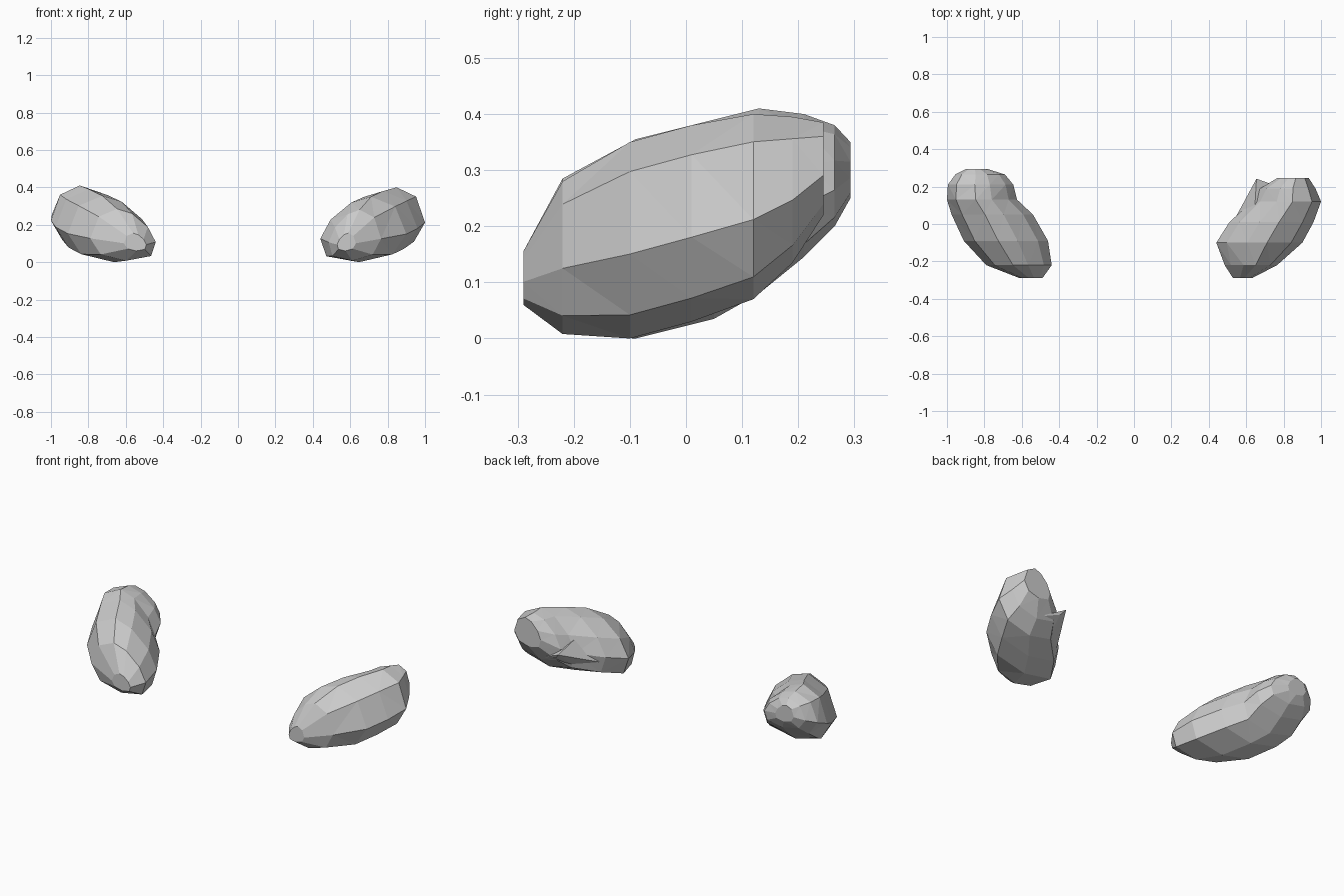
import bpy, bmesh

if "Cube" in bpy.data.objects:
    bpy.data.objects.remove(bpy.data.objects["Cube"])

# Shared cross-section: u runs outer -> inner side, v runs bottom -> top
PROFILE = [(0, .43), (.13, .85), (.41, 1), (.64, .91), (.88, .65),
           (1, .36), (.93, .09), (.55, 0), (.16, .12)]


def make_object(name, bm):
    bmesh.ops.recalc_face_normals(bm, faces=bm.faces)
    mesh = bpy.data.meshes.new(name)
    bm.to_mesh(mesh)
    bm.free()
    obj = bpy.data.objects.new(name, mesh)
    bpy.context.collection.objects.link(obj)
    return obj


def bean(name, slices):
    """Loft the cross-section through slices (y, outer x, inner x, low z, high z)."""
    bm = bmesh.new()
    rings = []
    for y, xo, xi, z0, z1 in slices:
        rings.append([bm.verts.new((xo + (xi - xo) * u, y, z0 + (z1 - z0) * v))
                      for u, v in PROFILE])
    n = len(PROFILE)
    for a, b in zip(rings, rings[1:]):
        for i in range(n):
            j = (i + 1) % n
            bm.faces.new((a[i], a[j], b[j], b[i]))
    bm.faces.new(rings[0])
    bm.faces.new(rings[-1][::-1])
    bmesh.ops.triangulate(bm, faces=bm.faces)
    return make_object(name, bm)


# Left bean: rounded back end, shallow dent on the inner side
bean("left_bean", [
    (-.29, -.61, -.49, .06, .155),
    (-.22, -.79, -.44, .008, .285),
    (-.09, -.91, -.46, 0, .355),
    (.05, -.975, -.54, .035, .39),
    (.13, -1.0, -.625, .08, .41),
    (.21, -.995, -.645, .145, .40),
    (.265, -.955, -.69, .20, .38),
    (.293, -.90, -.78, .25, .35),
])

# Right bean: blunter back end
bean("right_bean", [
    (-.29, .63, .53, .06, .155),
    (-.22, .765, .485, .008, .28),
    (-.10, .90, .44, 0, .35),
    (.01, .96, .51, .03, .38),
    (.12, 1.0, .63, .07, .40),
    (.19, .97, .675, .135, .395),
    (.245, .935, .765, .22, .385),
])

# Sharp fold that fills the low inner side and ends in a point at the back
bm = bmesh.new()
for p in [(.64, -.01, .29), (.655, .242, .22), (.68, .225, .19),
          (.65, .13, .13), (.54, .03, .13), (.80, .19, .15), (.66, .06, .07)]:
    bm.verts.new(p)
bmesh.ops.convex_hull(bm, input=bm.verts)
make_object("inner_fold", bm)
